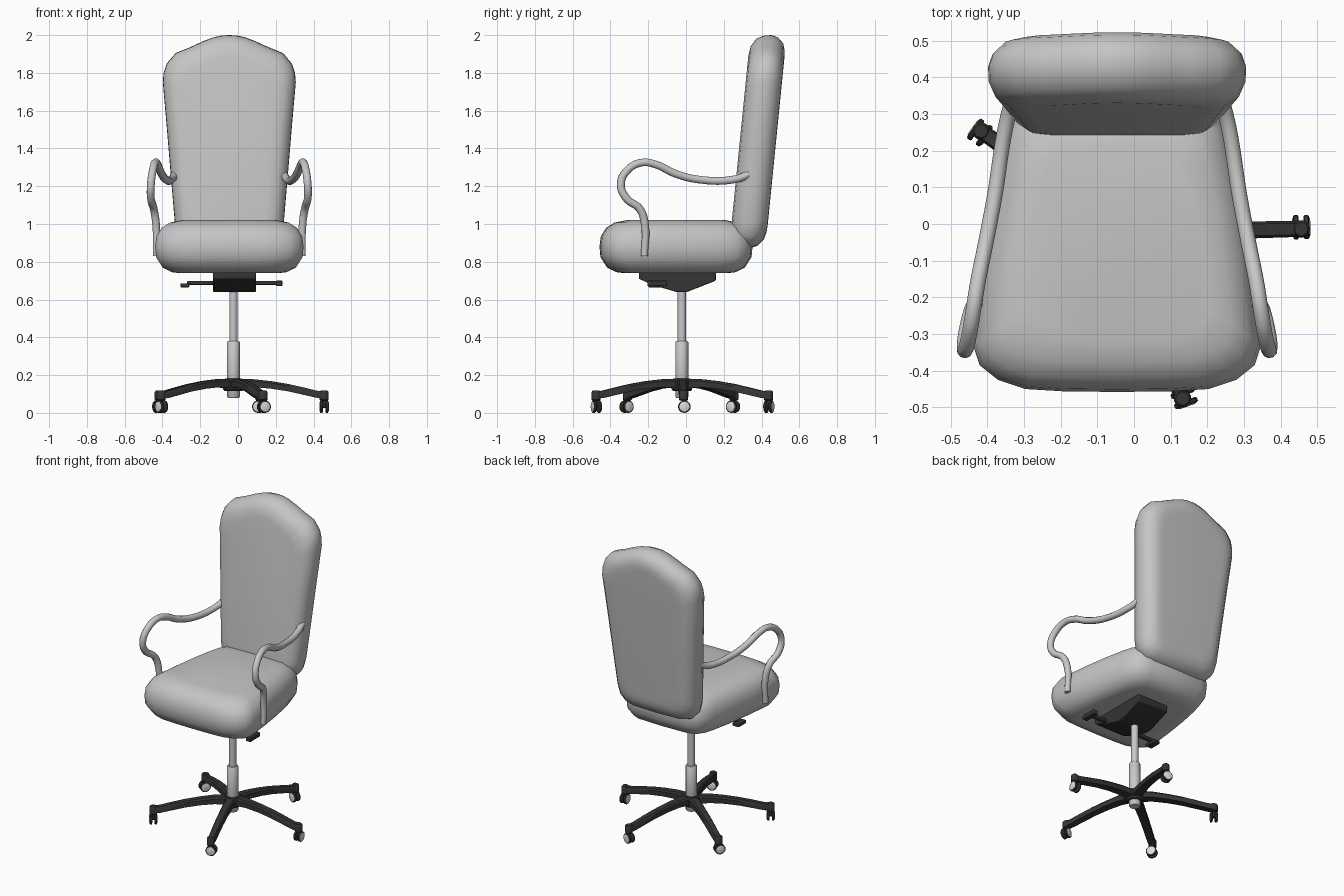
import bpy, bmesh, math
from mathutils import Vector, Matrix

if "Cube" in bpy.data.objects:
    bpy.data.objects.remove(bpy.data.objects["Cube"])

CX = -0.046                      # centre line of seat, back and armrests
BASE = Vector((-0.024, -0.022, 0))  # centre of column and star base


def material(name, rgb):
    m = bpy.data.materials.new(name)
    m.diffuse_color = (*rgb, 1)
    m.use_nodes = True
    m.node_tree.nodes["Principled BSDF"].inputs["Base Color"].default_value = m.diffuse_color
    return m


FABRIC = material("grey upholstery", (0.56, 0.56, 0.56))
METAL = material("light metal", (0.58, 0.58, 0.58))
BLACK = material("black plastic", (0.035, 0.035, 0.035))
HUB = material("pale wheel cap", (0.72, 0.72, 0.72))


def loft(name, rings, mat, matrix=None, angle=40, bevel=0):
    """Skin a list of point rings and cap both ends."""
    bm = bmesh.new()
    vs = [[bm.verts.new(p) for p in r] for r in rings]
    n = len(rings[0])
    for a, b in zip(vs, vs[1:]):
        for i in range(n):
            j = (i + 1) % n
            bm.faces.new((a[i], a[j], b[j], b[i]))
    bm.faces.new(vs[0][::-1])
    bm.faces.new(vs[-1])
    bmesh.ops.recalc_face_normals(bm, faces=bm.faces)
    if matrix:
        bm.transform(matrix)
    for f in bm.faces:
        f.smooth = True
    me = bpy.data.meshes.new(name)
    bm.to_mesh(me)
    bm.free()
    me.set_sharp_from_angle(angle=math.radians(angle))
    me.materials.append(mat)
    ob = bpy.data.objects.new(name, me)
    bpy.context.collection.objects.link(ob)
    if bevel:
        mod = ob.modifiers.new("soft edges", "BEVEL")
        mod.width, mod.segments = bevel, 2
    return ob


def turned(name, profile, mat, matrix, n=24):
    """Solid of revolution about local z from (radius, z) pairs."""
    rings = [[(r * math.cos(2 * math.pi * i / n), r * math.sin(2 * math.pi * i / n), z)
              for i in range(n)] for r, z in profile]
    return loft(name, rings, mat, matrix)


def box(name, lo, hi, mat, bevel=0.004):
    rings = [[(lo[0], lo[1], z), (hi[0], lo[1], z), (hi[0], hi[1], z), (lo[0], hi[1], z)]
             for z in (lo[2], hi[2])]
    return loft(name, rings, mat, None, 40, bevel)


def pillow(name, half, layers, place, mat):
    """Cushion: mirrored half outline, stacked in layers of (depth, inset)."""
    outline = half + [(-u, v) for u, v in half[-2:0:-1]]
    hu = max(u for u, v in half)
    lo, hi = min(v for u, v in half), max(v for u, v in half)
    mid, hv = (lo + hi) / 2, (hi - lo) / 2
    rings = [[place(u * (hu - d) / hu, mid + (v - mid) * (hv - d) / hv, w)
              for u, v in outline] for w, d in layers]
    return loft(name, rings, mat, None, 60)


# Seat cushion: tapered towards the back
pillow("seat",
       [(0, -.458), (.15, -.456), (.25, -.45), (.325, -.425), (.375, -.385), (.393, -.33),
        (.37, -.12), (.345, .05), (.315, .2), (.295, .27), (.26, .32), (.2, .345), (0, .352)],
       [(.74, .13), (.745, .09), (.77, .04), (.825, .005), (.88, 0), (.935, .007),
        (.98, .035), (1.008, .08), (1.02, .14)],
       lambda u, v, w: (CX + u, v, w), FABRIC)

# Backrest: crested top, leaning backwards
pillow("backrest",
       [(0, .872), (.18, .876), (.235, .895), (.272, .935), (.288, 1.0), (.305, 1.2),
        (.33, 1.5), (.352, 1.75), (.348, 1.8), (.331, 1.85), (.284, 1.905), (.205, 1.937),
        (.14, 1.967), (.085, 1.988), (.04, 1.998), (0, 2.0)],
       [(-.097, .11), (-.09, .06), (-.065, .02), (-.025, .002), (.015, 0), (.05, .012),
        (.082, .045), (.093, .085), (.095, .12)],
       lambda u, v, w: (CX + u, .338 + .1 * (v - 1) + w, v), FABRIC)

# Armrests: curled tubes from the back to the side of the seat
ARM = [(.28, .36, 1.275), (.305, .26, 1.237), (.335, .07, 1.235), (.36, -.06, 1.268),
       (.38, -.16, 1.315), (.392, -.235, 1.325), (.405, -.31, 1.285), (.415, -.345, 1.21),
       (.415, -.315, 1.135), (.40, -.245, 1.08), (.388, -.218, 1.0), (.386, -.22, .83)]
for side, s in (("right", 1), ("left", -1)):
    cu = bpy.data.curves.new(side + "_armrest", "CURVE")
    cu.dimensions = "3D"
    cu.bevel_depth, cu.bevel_resolution, cu.resolution_u = .021, 3, 6
    cu.use_fill_caps = True
    sp = cu.splines.new("BEZIER")
    sp.bezier_points.add(len(ARM) - 1)
    for bp, (x, y, z) in zip(sp.bezier_points, ARM):
        bp.co = (CX + s * x, y, z)
        bp.handle_left_type = bp.handle_right_type = "AUTO"
    sp.bezier_points[-1].radius = .85
    cu.materials.append(METAL)
    bpy.context.collection.objects.link(bpy.data.objects.new(side + "_armrest", cu))

# Tilt mechanism under the seat
SIDE = [(-.25, .76), (-.25, .71), (-.17, .675), (-.05, .64), (.005, .64), (.158, .70), (.158, .76)]
loft("tilt_mechanism", [[(x, y, z) for y, z in SIDE] for x in (-.132, .096)], BLACK,
     None, 30, .006)

# Adjustment levers with paddles
box("right_lever", (.08, -.165, .678), (.225, -.14, .698), BLACK)
box("right_lever_paddle", (.20, -.205, .672), (.235, -.10, .70), BLACK)
box("left_lever", (-.27, -.165, .678), (-.12, -.14, .698), BLACK)
box("left_lever_paddle", (-.305, -.20, .665), (-.258, -.12, .686), BLACK)

# Gas column
at_base = Matrix.Translation(BASE)
turned("column_sleeve", [(.03, .08), (.034, .085), (.034, .375), (.03, .38)], METAL, at_base)
turned("column_rod", [(.022, .36), (.022, .66)], METAL, at_base)

# Star base
turned("base_hub", [(.045, .115), (.055, .125), (.055, .17), (.045, .182)], BLACK, at_base)
STATIONS = [(.02, .18, .13, .03), (.11, .178, .136, .028), (.2, .168, .128, .025),
            (.29, .153, .114, .024), (.37, .135, .096, .023), (.44, .118, .08, .022),
            (.485, .112, .074, .021)]
for i in range(5):
    turn = at_base @ Matrix.Rotation(math.radians(1 + 72 * i), 4, "Z")
    rings = [[(r, -w, b), (r, -w, t - .01), (r, -w * .7, t), (r, w * .7, t),
              (r, w, t - .01), (r, w, b)] for r, t, b, w in STATIONS]
    loft("base_leg_%d" % i, rings, BLACK, turn, 35)
    # Caster: socket, stem, hood and twin wheels with pale caps
    spot = turn @ Matrix.Translation((.48, 0, 0))
    turned("caster_socket_%d" % i, [(.02, .066), (.024, .07), (.024, .11), (.018, .118)],
           BLACK, spot, 16)
    turned("caster_stem_%d" % i, [(.009, .03), (.009, .07)], BLACK, spot, 12)
    axle = spot @ Matrix.Translation((0, .005, .033)) @ Matrix.Rotation(math.pi / 2, 4, "Y")
    turned("caster_axle_%d" % i, [(.008, -.02), (.008, .02)], BLACK, axle, 12)
    for s in (-1, 1):
        turned("caster_wheel_%d" % i, [(.029, s * .007), (.033, s * .010), (.033, s * .019),
                                       (.029, s * .022)], BLACK, axle, 20)
        turned("wheel_cap_%d" % i, [(.026, s * .020), (.026, s * .023), (.021, s * .025)],
               HUB, axle, 20)
